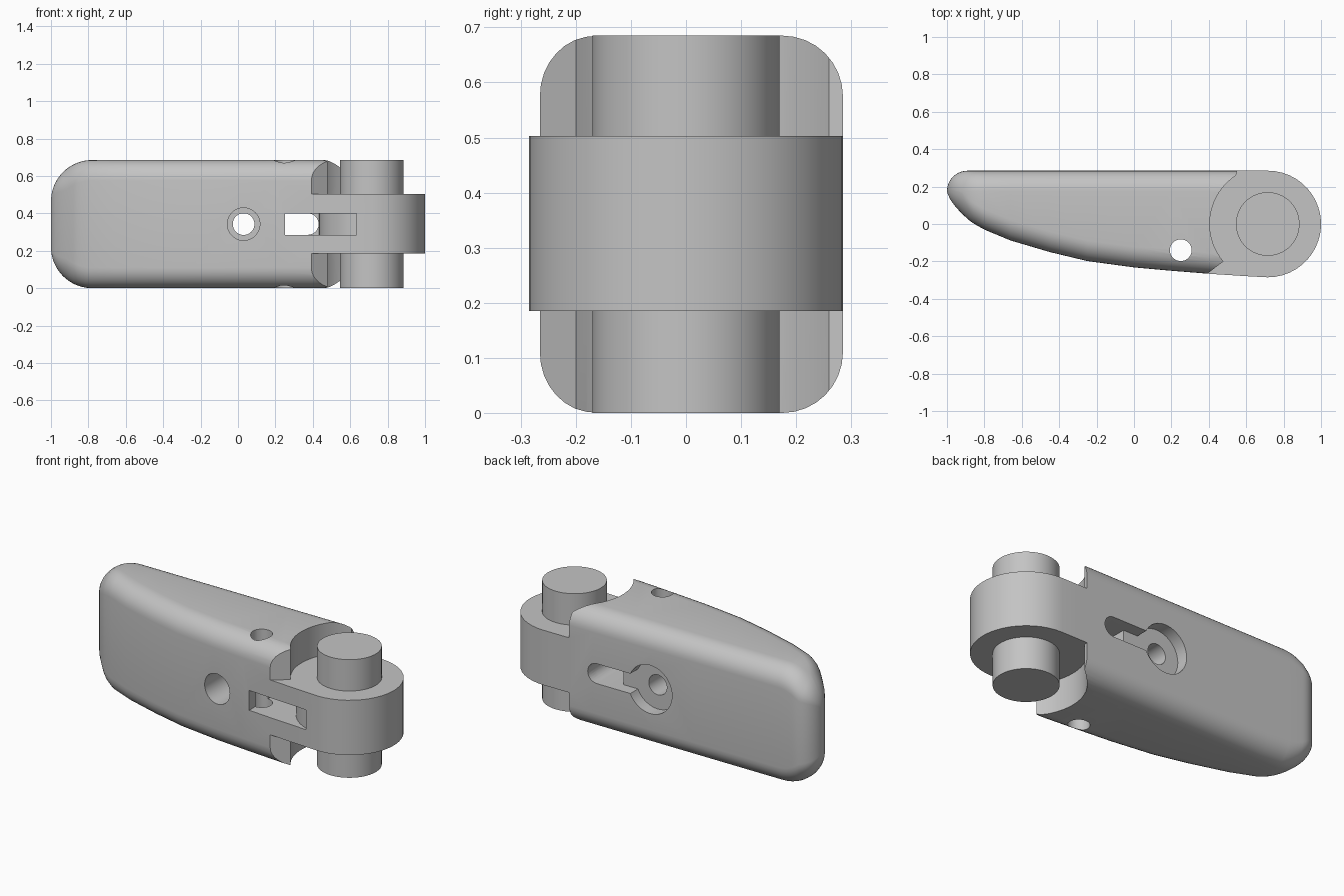
import bpy, bmesh, math
from mathutils import Vector

old = bpy.data.objects.get("Cube")
if old:
    bpy.data.objects.remove(old, do_unlink=True)

H, MID = 0.685, 0.3425            # full height and mid height
PX, KR = 0.715, 0.285             # hinge axis x, knuckle radius
FILLET, CORNER = 0.11, 0.22       # edge fillet, nose corner radius

grey = bpy.data.materials.new("plain grey")
grey.use_nodes = True
grey.diffuse_color = (0.55, 0.55, 0.55, 1)
grey.node_tree.nodes["Principled BSDF"].inputs["Base Color"].default_value = (0.55, 0.55, 0.55, 1)


def make_object(name, bm):
    bmesh.ops.recalc_face_normals(bm, faces=bm.faces)
    me = bpy.data.meshes.new(name)
    bm.to_mesh(me)
    bm.free()
    me.materials.append(grey)
    ob = bpy.data.objects.new(name, me)
    bpy.context.collection.objects.link(ob)
    return ob


def prism(name, pts, lo, hi, axis="z"):
    """Extrude a 2D outline: (x, y) along z, or (x, z) along y."""
    bm = bmesh.new()
    place = (lambda a, b, t: (a, b, t)) if axis == "z" else (lambda a, b, t: (a, t, b))
    rings = [[bm.verts.new(place(a, b, t)) for a, b in pts] for t in (lo, hi)]
    n = len(pts)
    for i in range(n):
        j = (i + 1) % n
        bm.faces.new((rings[0][i], rings[0][j], rings[1][j], rings[1][i]))
    for ring in rings:
        bm.faces.new(ring)
    return make_object(name, bm)


def arc(cx, cy, r, a0, a1, n):
    return [(cx + r * math.cos(math.radians(a0 + (a1 - a0) * i / n)),
             cy + r * math.sin(math.radians(a0 + (a1 - a0) * i / n))) for i in range(n + 1)]


def circle(cx, cy, r, n=48):
    return arc(cx, cy, r, 0, 360, n)[:-1]


def select_only(ob):
    bpy.ops.object.select_all(action="DESELECT")
    ob.select_set(True)
    bpy.context.view_layer.objects.active = ob


def cut(target, cutter):
    mod = target.modifiers.new("cut", "BOOLEAN")
    mod.operation, mod.solver, mod.object = "DIFFERENCE", "EXACT", cutter
    select_only(target)
    bpy.ops.object.modifier_apply(modifier=mod.name)
    bpy.data.objects.remove(cutter, do_unlink=True)


# Front curve of the lever seen from above
FRONT = [(-1, 0.172), (-0.985, 0.135), (-0.957, 0.095), (-0.92, 0.055), (-0.87, 0.01),
         (-0.8, -0.03), (-0.66, -0.088), (-0.45, -0.15), (-0.25, -0.198), (0, -0.232),
         (0.2, -0.25), (0.4, -0.266), (0.62, -0.28), (PX, -KR)]


def front_y(x):
    if x >= PX:
        return -math.sqrt(max(KR ** 2 - (x - PX) ** 2, 0))
    for (x0, y0), (x1, y1) in zip(FRONT, FRONT[1:]):
        if x <= x1:
            return y0 + (y1 - y0) * (x - x0) / (x1 - x0)


def quarter(u, r):
    """Drop below the full size at distance u from a rounded end of radius r."""
    return r - math.sqrt(max(r * r - (r - u) ** 2, 0)) if u < r else 0


def section(x):
    u = x + 1
    yf = front_y(x)
    yb = KR - quarter(u, FILLET) if x < PX else -yf
    h = MID - quarter(u, CORNER)
    r = min(FILLET, 0.49 * (yb - yf))
    pts = []
    for cy, cz, a in ((yb - r, h - r, 0), (yf + r, h - r, 90),
                      (yf + r, r - h, 180), (yb - r, r - h, 270)):
        pts += arc(cy, cz, r, a, a + 90, 8)
    return [Vector((x, y, MID + z)) for y, z in pts]


# Lever body with the knuckle end, lofted along x
stations = [-1 + CORNER * (1 - math.cos(math.radians(a))) for a in range(3, 91, 6)]
stations += [x for x, y in FRONT if x > -0.77]
stations += [PX + KR * math.sin(math.radians(a)) for a in (8, 16, 24, 32, 40, 48, 56, 64, 72, 79, 85, 89)]
bm = bmesh.new()
rings = [[bm.verts.new(p) for p in section(x)] for x in stations]
for a, b in zip(rings, rings[1:]):
    for i in range(len(a)):
        j = (i + 1) % len(a)
        bm.faces.new((a[i], a[j], b[j], b[i]))
bm.faces.new(rings[0])
bm.faces.new(rings[-1])
body = make_object("lever_body", bm)

# Clearance above and below the knuckle, with a concave end on the body
a_back = math.degrees(math.atan2(0.26, -0.169))
a_front = 360 + math.degrees(math.atan2(-0.2, -0.237))
clearance = [(1.3, -0.45), (1.3, 0.45), (0.55, 0.45), (0.55, 0.285)]
clearance += arc(PX, 0, 0.31, a_back, a_front, 20) + [(0.15, -0.45)]
for lo, hi in ((-0.3, 0.185), (0.503, 1.0)):
    cut(body, prism("clearance_cutter", clearance, lo, hi))

# Vertical cross hole
cut(body, prism("cross_hole_cutter", circle(0.25, -0.14, 0.058), -0.2, 0.9))

# Front slot running up to the round boss inside the knuckle
slot = [(0.25, -0.5), (0.25, 0.0)] + arc(PX, 0, 0.281, 180, 253, 14) + [(0.633, -0.5)]
cut(body, prism("front_slot_cutter", slot, MID - 0.0575, MID + 0.0575))

# Round ended slot through the back, and its shallow channel
for x0, y0 in ((0.25, -0.03), (0.05, 0.215)):
    key = [(x0, MID - 0.0575)] + arc(0.3735, MID, 0.0575, -90, 90, 14) + [(x0, MID + 0.0575)]
    cut(body, prism("back_slot_cutter", key, y0, 0.5, "y"))

# Stepped bolt hole: back recess, through hole, front bore
for r, lo, hi in ((0.14, 0.215, 0.5), (0.058, -0.5, 0.5), (0.087, -0.5, 0.0)):
    cut(body, prism("bolt_hole_cutter", circle(0.03, MID, r), lo, hi, "y"))

# Hinge pin
pin = prism("hinge_pin", circle(PX, 0, 0.17, 64), 0, H)

for ob in (body, pin):
    select_only(ob)
    bpy.ops.object.shade_smooth_by_angle(angle=math.radians(30))
